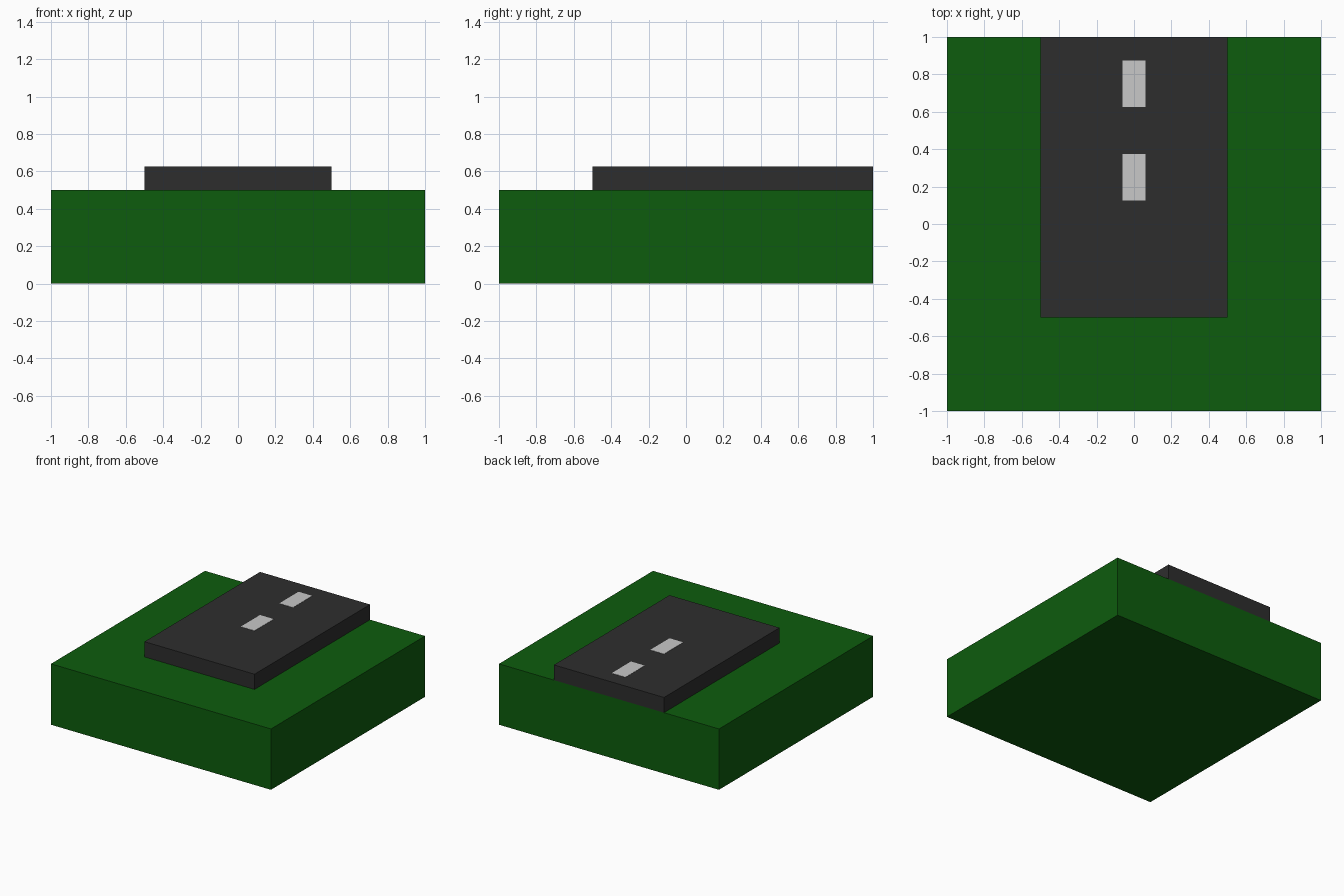
import bpy
import bmesh

cube = bpy.data.objects.get("Cube")
if cube:
    bpy.data.objects.remove(cube, do_unlink=True)


def material(name, color):
    mat = bpy.data.materials.new(name)
    mat.use_nodes = True
    mat.diffuse_color = color
    bsdf = next(n for n in mat.node_tree.nodes if n.type == 'BSDF_PRINCIPLED')
    bsdf.inputs["Base Color"].default_value = color
    return mat


def box(name, low, high, mat):
    """Axis-aligned box between two opposite corners."""
    bm = bmesh.new()
    bmesh.ops.create_cube(bm, size=1)
    for v in bm.verts:
        v.co = [(l + h) / 2 + c * (h - l) for l, h, c in zip(low, high, v.co)]
    mesh = bpy.data.meshes.new(name)
    bm.to_mesh(mesh)
    bm.free()
    mesh.materials.append(mat)
    obj = bpy.data.objects.new(name, mesh)
    bpy.context.collection.objects.link(obj)
    return obj


grass = material("grass green", (0.004, 0.107, 0.004, 1))
asphalt = material("asphalt grey", (0.027, 0.027, 0.027, 1))
paint = material("line paint", (0.58, 0.58, 0.58, 1))

# Ground block and the dead-end road slab, flush with the back edge
box("ground_block", (-1, -1, 0), (1, 1, 0.5), grass)
box("road_slab", (-0.5, -0.5, 0.5), (0.5, 1, 0.625), asphalt)

# Centre line dashes, thin plates on the road
for i, y in enumerate((0.125, 0.625), 1):
    box(f"lane_dash_{i}", (-0.0625, y, 0.625), (0.0625, y + 0.25, 0.627), paint)
